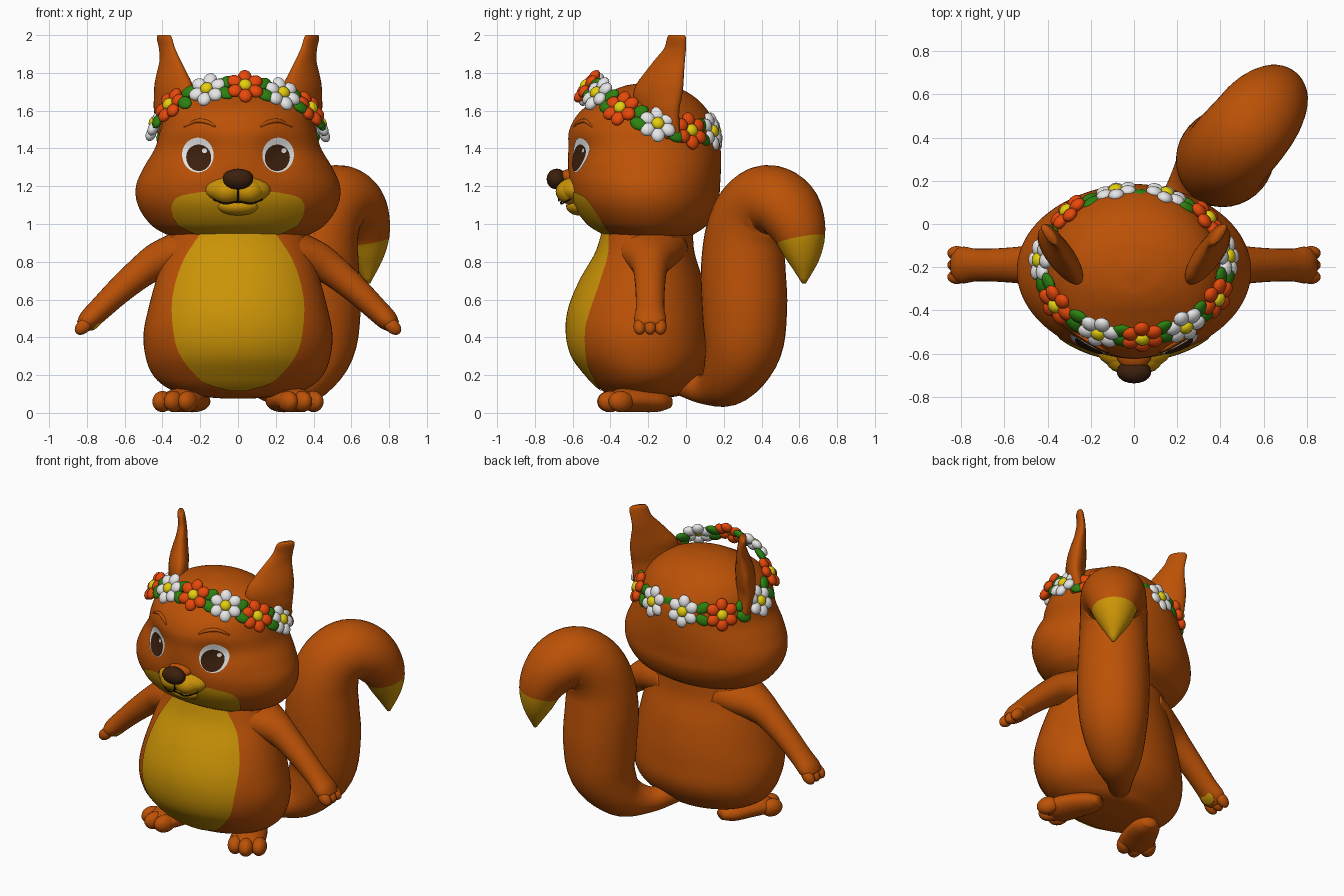
import bpy, bmesh, math
from mathutils import Vector, Matrix

cube = bpy.data.objects.get("Cube")
if cube:
    bpy.data.objects.remove(cube, do_unlink=True)


def material(name, rgb):
    m = bpy.data.materials.new(name)
    m.use_nodes = True
    m.diffuse_color = (*rgb, 1)
    m.node_tree.nodes["Principled BSDF"].inputs["Base Color"].default_value = (*rgb, 1)
    return m


FUR = material("orange fur", (.5, .083, .002))
CREAM = material("golden fur", (.6, .295, .002))
BROWN = material("dark brown", (.045, .014, .004))
BLACK = material("black", (.01, .006, .004))
WHITE = material("white", (.8, .8, .8))
RED = material("orange petal", (.8, .065, .003))
GREEN = material("leaf green", (.025, .22, .005))
YELLOW = material("flower yellow", (.78, .62, .004))


# ---- helpers ----
def finish(name, bm, mats, fix=True):
    if fix:
        bmesh.ops.recalc_face_normals(bm, faces=bm.faces[:])
    mesh = bpy.data.meshes.new(name)
    for f in bm.faces:
        f.smooth = True
    bm.to_mesh(mesh)
    bm.free()
    for m in mats:
        mesh.materials.append(m)
    ob = bpy.data.objects.new(name, mesh)
    bpy.context.collection.objects.link(ob)
    return ob


def sample(rows, t):
    """Smooth interpolation of table rows keyed by their first column."""
    n = len(rows)
    i = max(k for k in range(n - 1) if k == 0 or rows[k][0] <= t)
    a, b = rows[i], rows[i + 1]
    p, q = rows[max(i - 1, 0)], rows[min(i + 2, n - 1)]
    h = b[0] - a[0]
    u = (t - a[0]) / h
    out = []
    for c in range(1, len(a)):
        ma = (b[c] - p[c]) / (b[0] - p[0]) * h
        mb = (q[c] - a[c]) / (q[0] - a[0]) * h
        d = b[c] - a[c]
        out.append(a[c] + u * (ma + u * (3 * d - 2 * ma - mb + u * (ma + mb - 2 * d))))
    return out


def keys(rows, steps):
    ks = [a[0] + (b[0] - a[0]) * s / steps for a, b in zip(rows, rows[1:]) for s in range(steps)]
    return ks + [rows[-1][0]]


def skin(name, rings, mats, tip=None):
    """Close a stack of rings; rings from index tip on get the second material."""
    bm = bmesh.new()
    loops = [[bm.verts.new(p) for p in r] for r in rings]
    n = len(loops[0])
    for k, (a, b) in enumerate(zip(loops, loops[1:])):
        for j in range(n):
            f = bm.faces.new((a[j], a[(j + 1) % n], b[(j + 1) % n], b[j]))
            f.material_index = int(tip is not None and k >= tip)
    bm.faces.new(loops[0][::-1])
    bm.faces.new(loops[-1]).material_index = int(tip is not None)
    return finish(name, bm, mats)


def turns(n):
    return [math.tau * j / n for j in range(n)]


def loft(name, rows, mat, n=64, steps=5, skew=0):
    """Horizontal elliptical sections: z, centre x, centre y, radius x, radius y."""
    rings = []
    for z in keys(rows, steps):
        cx, cy, rx, ry = sample(rows, z)
        rings.append([Vector((cx + rx * math.cos(a), cy + ry * math.sin(a + skew), z))
                      for a in turns(n)])
    return skin(name, rings, [mat])


def tube(name, pts, hint, mats, n=28, steps=5, tip=None):
    """Sections along a path: x, y, z, radius along the hint, radius across it."""
    rows = [(float(i), *p) for i, p in enumerate(pts)]
    vals = [sample(rows, k) for k in keys(rows, steps)]
    rings = []
    for i, v in enumerate(vals):
        t = Vector(vals[min(i + 1, len(vals) - 1)][:3]) - Vector(vals[max(i - 1, 0)][:3])
        t.normalize()
        a = Vector(hint)
        a = (a - t * a.dot(t)).normalized()
        b = t.cross(a)
        rings.append([Vector(v[:3]) + a * (v[3] * math.cos(w)) + b * (v[4] * math.sin(w))
                      for w in turns(n)])
    return skin(name, rings, mats, None if tip is None else int(tip * steps))


def add_blob(bm, matrix, radii, index=0, seg=24):
    r = bmesh.ops.create_uvsphere(bm, u_segments=seg, v_segments=seg // 2, radius=1,
                                  matrix=matrix @ Matrix.Diagonal((*radii, 1)))
    for f in {f for v in r["verts"] for f in v.link_faces}:
        f.material_index = index


def blob(name, loc, radii, mat, turn=0, axis="Z"):
    bm = bmesh.new()
    add_blob(bm, Matrix.Translation(loc) @ Matrix.Rotation(turn, 4, axis), radii)
    return finish(name, bm, [mat])


def front(rows, dent=lambda x, z: 0):
    def y(x, z):
        cx, cy, rx, ry = sample(rows, z)
        return cy - ry * math.sqrt(max(0, 1 - (x / rx) ** 2)) + dent(x, z)
    return y


def patch(name, surf, outline, mat, xc=0, lift=.005, cols=24):
    """Thin painted plate hugging a front surface; outline rows are z, half width."""
    bm, grid, e = bmesh.new(), [], .002
    for z, w in outline:
        row = []
        for j in range(cols + 1):
            x = xc + w * (2 * j / cols - 1)
            n = Vector(((surf(x + e, z) - surf(x - e, z)) / e / 2, -1,
                        (surf(x, z + e) - surf(x, z - e)) / e / 2)).normalized()
            row.append(bm.verts.new(Vector((x, surf(x, z), z)) + n * lift))
        grid.append(row)
    for a, b in zip(grid, grid[1:]):
        for j in range(cols):
            bm.faces.new((a[j], a[j + 1], b[j + 1], b[j]))
    return finish(name, bm, [mat], fix=False)


def oval(z, rx, rz, n=20):
    return [(z - rz * math.cos(math.pi * i / n), rx * math.sin(math.pi * i / n) + .0005)
            for i in range(n + 1)]


def dense(rows):
    return [(z, *sample(rows, z)) for z in keys(rows, 5)]


def socket(x, z):
    """Shallow hollow around each eye."""
    return .03 * math.exp(-((abs(x) - .22) / .11) ** 2 - ((z - 1.375) / .1) ** 2)


# ---- body and head ----
torso = [(.075, 0, -.2, .06, .05), (.09, 0, -.21, .25, .17), (.13, 0, -.22, .37, .24),
         (.2, 0, -.22, .45, .31), (.3, 0, -.235, .49, .368), (.42, 0, -.25, .5, .382),
         (.55, 0, -.25, .475, .37), (.7, 0, -.235, .435, .325), (.85, 0, -.215, .39, .26),
         (.98, 0, -.2, .35, .235)]
skull = [(.92, 0, -.19, .3, .19), (.95, 0, -.195, .39, .245), (1, 0, -.2, .465, .318),
         (1.1, 0, -.21, .53, .38), (1.2, 0, -.218, .54, .398), (1.3, 0, -.22, .498, .405),
         (1.4, 0, -.22, .44, .403), (1.5, 0, -.225, .41, .392), (1.6, 0, -.22, .37, .335),
         (1.68, 0, -.2, .28, .235), (1.73, 0, -.2, .15, .13), (1.748, 0, -.2, .03, .03)]
loft("body", torso, FUR)
head = loft("head", skull, FUR, n=128, steps=8)
for v in head.data.vertices:
    if v.co.y < -.3:
        v.co.y += socket(v.co.x, v.co.z)
belly, face = front(torso), front(skull, socket)
patch("belly_patch", belly, dense([(.12, .04), (.15, .15), (.2, .22), (.3, .3), (.4, .335),
                                   (.6, .345), (.8, .29), (.96, .19)]), CREAM)
patch("chin_patch", face, dense([(.94, .2), (.97, .27), (1, .32), (1.08, .35), (1.12, .34),
                                 (1.15, .3), (1.17, .2)]), CREAM)

# ---- muzzle ----
blob("nose_bridge", (0, -.59, 1.25), (.085, .085, .045), FUR)
blob("snout", (0, -.58, 1.18), (.175, .1, .078), CREAM)
blob("chin", (0, -.565, 1.095), (.11, .07, .05), CREAM)
blob("nose", (0, -.685, 1.238), (.08, .053, .055), BROWN)
tube("mouth", [(-.13, -.615, 1.13, .004, .004), (-.07, -.657, 1.108, .005, .005),
               (0, -.66, 1.118, .005, .005), (.07, -.657, 1.108, .005, .005),
               (.13, -.615, 1.13, .004, .004)], (0, 0, 1), [BLACK], n=8)
tube("lip_line", [(0, -.682, 1.2, .004, .004), (0, -.672, 1.12, .004, .004)], (1, 0, 0), [BLACK], n=8)

# ---- paired parts ----
for s, side in ((-1, "right"), (1, "left")):
    blob(side + "_muzzle_cheek", (s * .055, -.6, 1.172), (.085, .09, .07), CREAM)

    # eyes as stacked thin plates
    patch(side + "_eye_white", face, oval(1.365, .083, .093), WHITE, s * .21, .006)
    patch(side + "_iris", face, oval(1.35, .066, .072), BROWN, s * .204, .01)
    patch(side + "_eye_glint", face, oval(1.387, .013, .014), WHITE, s * .204 + .033, .014)
    tube(side + "_brow", [(s * bx, face(bx, bz), bz, r, r) for bx, bz, r in
                          ((.12, 1.515, .004), (.16, 1.538, .011), (.22, 1.545, .011),
                           (.285, 1.515, .004))], (0, 0, 1), [FUR], n=10)

    # ears, flattened so that they face forward and outward
    loft(side + "_ear", [(1.45, s * .33, -.13, .09, .1), (1.6, s * .34, -.15, .105, .115),
                         (1.68, s * .34, -.15, .105, .13), (1.74, s * .342, -.138, .1, .125),
                         (1.8, s * .35, -.115, .08, .105), (1.87, s * .36, -.085, .055, .08),
                         (1.93, s * .376, -.058, .043, .058), (1.985, s * .39, -.05, .04, .05),
                         (2, s * .392, -.05, .033, .043)], FUR, n=28, skew=s * .8)

    # arms with fingers
    tube(side + "_arm", [(s * ax, -.19, az, ry, r) for ax, az, ry, r in
                         ((.2, .87, .2, .13), (.32, .84, .16, .115), (.42, .805, .115, .1),
                          (.5, .755, .09, .085), (.62, .655, .078, .072), (.73, .55, .076, .062),
                          (.79, .492, .085, .056), (.825, .456, .07, .038))], (0, 1, 0), [FUR])
    for k in (-1, 0, 1):
        blob(f"{side}_finger_{k + 2}", (s * .819, -.19 + k * .055, .457), (.052, .033, .036),
             FUR, s * math.radians(42), "Y")

    # feet with toes
    tube(side + "_foot", [(s * fx, fy, fz, rz, r) for fx, fy, fz, rz, r in
                          ((.2, -.085, .055, .03, .04), (.225, -.15, .06, .055, .085),
                           (.27, -.26, .068, .064, .105), (.31, -.35, .066, .061, .11),
                           (.335, -.405, .055, .042, .09))], (0, 0, 1), [FUR])
    for k, tx, ty in ((1, .265, -.405), (2, .34, -.4), (3, .4, -.345)):
        blob(f"{side}_toe_{k}", (s * tx, ty, .06), (.048, .07, .056), FUR, s * math.radians(28))

blob("right_palm_pad", (-.748, -.19, .464), (.042, .05, .011), CREAM, math.radians(-42), "Y")

# ---- tail with a golden tip ----
tube("tail", [(.1, -.02, .16, .07, .07), (.2, .1, .125, .085, .08), (.32, .22, .175, .155, .145),
              (.41, .3, .34, .205, .205), (.425, .31, .55, .222, .228), (.418, .303, .75, .22, .228),
              (.425, .31, .93, .21, .212), (.46, .355, 1.06, .207, .2), (.53, .435, 1.125, .203, .188),
              (.605, .53, 1.085, .192, .172), (.66, .595, .97, .155, .142), (.68, .62, .83, .1, .093),
              (.69, .625, .685, .01, .01)], (.75, -.65, 0), [FUR, CREAM], n=36, tip=10.4)


# ---- flower crown ----
def crown_frame(degrees, out=0.0, up=0.0):
    """Frame on the crown: local z faces outward and upward, local y runs up."""
    a = math.radians(degrees)
    c, sn = math.cos(a), math.sin(a)
    pos = Vector((.435 * sn, -.185 - .34 * c, 1.54 + .12 * c + .07 * c * c))
    tilt = math.radians(25 + 12 * c)
    n = Vector((sn * math.cos(tilt), -c * math.cos(tilt), math.sin(tilt)))
    xa = Vector((c, sn, 0))
    ya = n.cross(xa)
    m = Matrix((xa, ya, n)).transposed().to_4x4()
    return Matrix.Translation(pos + n * out + ya * up) @ m


angles = [5, 33, 62, 96, 128, 160, 191, 225, 267, 304, 338]
for i, (a, kind) in enumerate(zip(angles, "rwrwrwwrwrw")):
    bm = bmesh.new()
    frame = crown_frame(a)
    for k in range(6):
        add_blob(bm, frame @ Matrix.Rotation(math.tau * k / 6 + .5, 4, "Z") @
                 Matrix.Translation((.062, 0, 0)), (.041, .037, .027), 0, 16)
    add_blob(bm, frame @ Matrix.Translation((0, 0, .014)), (.034, .034, .024), 1, 16)
    finish(f"flower_{i + 1}", bm, [WHITE if kind == "w" else RED, YELLOW])
    # leaves fill the gaps between neighbouring flowers
    following = angles[i + 1] if i + 1 < len(angles) else angles[0] + 360
    bm = bmesh.new()
    for k in (-1, 1):
        leaf = crown_frame((a + following) / 2, -.008, k * .035)
        add_blob(bm, leaf @ Matrix.Rotation(k * .5, 4, "Z"), (.05, .036, .022), 0, 16)
    finish(f"leaf_{i + 1}", bm, [GREEN])
